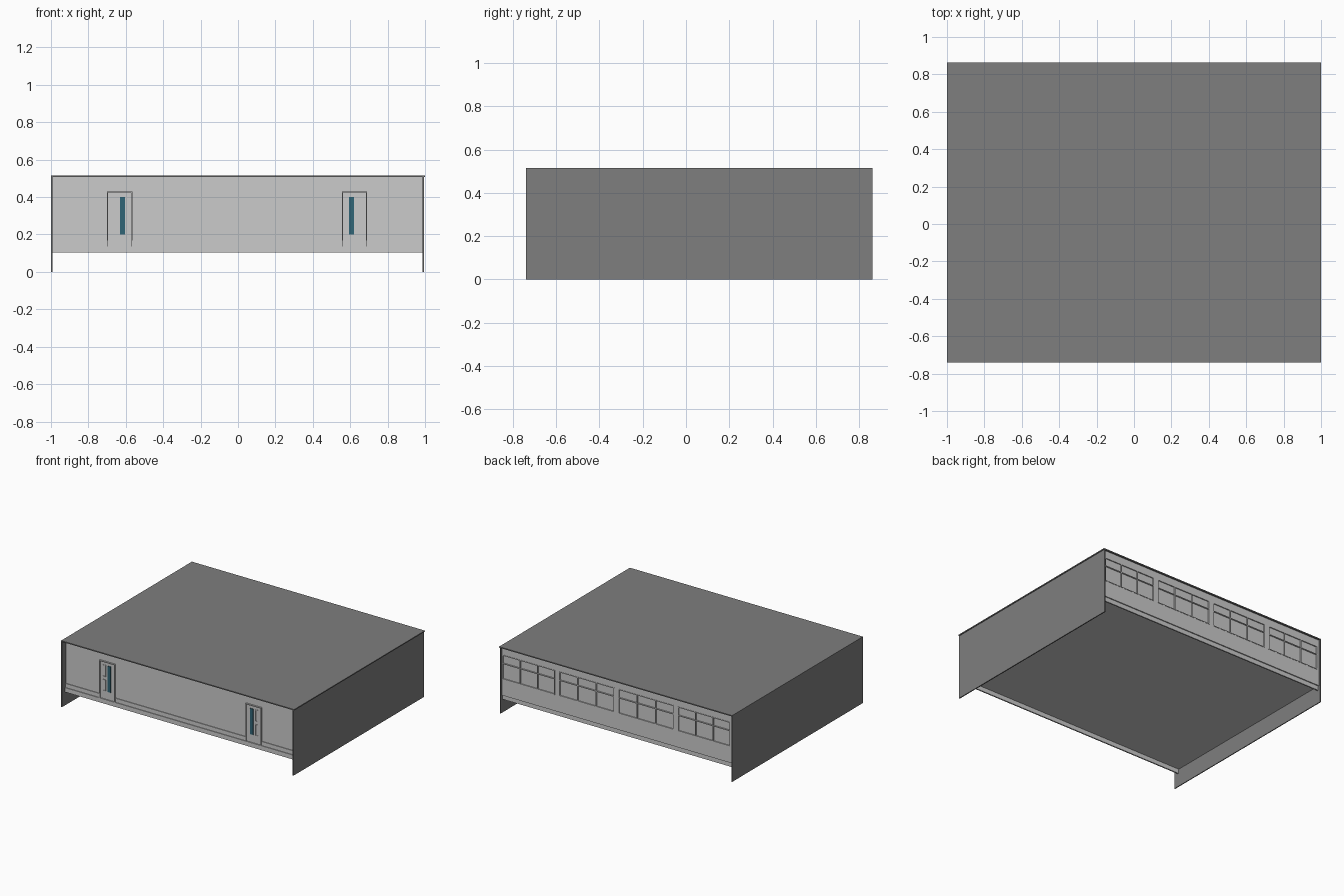
import bpy, bmesh
from mathutils import Vector

if "Cube" in bpy.data.objects:
    bpy.data.objects.remove(bpy.data.objects["Cube"])


def material(name, *rgb):
    mat = bpy.data.materials.new(name)
    mat.diffuse_color = (*rgb, 1)
    mat.use_nodes = True
    mat.node_tree.nodes["Principled BSDF"].inputs["Base Color"].default_value = mat.diffuse_color
    return mat


glass_mat = material("teal_glass", 0.03, 0.13, 0.18)
shell_mat = material("dark_grey", 0.21, 0.21, 0.21)


def boxes(name, items, mat=None):
    """One object made of boxes, each given as (x0, x1, y0, y1, z0, z1)."""
    bm = bmesh.new()
    for x0, x1, y0, y1, z0, z1 in items:
        verts = bmesh.ops.create_cube(bm, size=1)["verts"]
        size = Vector((x1 - x0, y1 - y0, z1 - z0))
        mid = Vector((x0 + x1, y0 + y1, z0 + z1)) / 2
        for v in verts:
            v.co = Vector(a * b for a, b in zip(v.co, size)) + mid
    mesh = bpy.data.meshes.new(name)
    bm.to_mesh(mesh)
    bm.free()
    obj = bpy.data.objects.new(name, mesh)
    bpy.context.collection.objects.link(obj)
    if mat:
        mesh.materials.append(mat)
    return obj


def ring(x0, x1, y0, y1, z0, z1, t):
    """Four bars around a rectangle in the xz plane."""
    return [(x0, x0 + t, y0, y1, z0, z1), (x1 - t, x1, y0, y1, z0, z1),
            (x0 + t, x1 - t, y0, y1, z1 - t, z1), (x0 + t, x1 - t, y0, y1, z0, z0 + t)]


FRONT, BACK = -0.74, 0.863
WALL_F, WALL_B = -0.692, 0.85
L, R = -0.993, 0.986
FLOOR = 0.137

# Shell: dark roof and side walls
boxes("roof", [(-1, 1, FRONT, BACK, 0.507, 0.515)], shell_mat)
boxes("left_wall", [(-1, L, FRONT, BACK, 0, 0.507)], shell_mat)
boxes("right_wall", [(R, 0.994, FRONT, BACK, 0, 0.507)], shell_mat)

# Raised floor with an edge beam hanging below it at front and back
boxes("floor", [(L, R, WALL_F, WALL_B - 0.015, FLOOR, FLOOR + 0.008)])
boxes("front_beam", [(L, R, -0.702, WALL_F, 0.103, FLOOR)])
boxes("back_beam", [(L, R, 0.832, 0.842, 0.103, FLOOR)])

# Front wall with skirting that stops at the doors
doors = [(-0.70, -0.565, 1), (0.555, 0.69, -1)]
boxes("front_wall", [(L, R, WALL_F, WALL_F + 0.012, FLOOR, 0.507)])
boxes("front_skirting", [(a, b, -0.697, WALL_F, FLOOR, 0.168)
                         for a, b in ((L, -0.70), (-0.565, 0.555), (0.69, R))])

# Doors: frame, leaf, tall glass strip and two framed panels, mirrored
for side, (x0, x1, s) in zip(("left", "right"), doors):
    t = 0.006
    boxes(side + "_door_frame", [
        (x0, x0 + t, -0.703, WALL_F, FLOOR, 0.43),
        (x1 - t, x1, -0.703, WALL_F, FLOOR, 0.43),
        (x0 + t, x1 - t, -0.703, WALL_F, 0.424, 0.43)])
    boxes(side + "_door_leaf", [(x0 + t, x1 - t, -0.694, WALL_F, FLOOR, 0.424)])
    outer = x0 if s > 0 else x1
    ga, gb = sorted((outer + s * 0.07, outer + s * 0.097))
    boxes(side + "_door_glass", [(ga, gb, -0.699, -0.694, 0.20, 0.40)], glass_mat)
    pa, pb = sorted((outer + s * 0.026, outer + s * 0.052))
    boxes(side + "_door_panels",
          ring(pa, pb, -0.698, -0.694, 0.31, 0.40, 0.003)
          + ring(pa, pb, -0.698, -0.694, 0.20, 0.287, 0.003))

# Back wall, overhanging the beam, built around four window openings
Z0, Z1, ZT = 0.262, 0.453, 0.385
groups = [(-0.977, -0.527), (-0.493, -0.016), (0.018, 0.494), (0.53, 0.98)]
y0, y1 = WALL_B - 0.015, WALL_B
edges = [L] + [x for g in groups for x in g] + [R]
wall = [(L, R, y0, y1, FLOOR, Z0), (L, R, y0, y1, Z1, 0.507)]
wall += [(edges[i], edges[i + 1], y0, y1, Z0, Z1) for i in range(0, 10, 2)]
boxes("back_wall", wall)

# Windows: three panes per group with a transom
for i, (a, b) in enumerate(groups):
    y0, y1, t = WALL_B - 0.012, WALL_B + 0.002, 0.006
    w = (b - a) / 3
    bars = ring(a, b, y0, y1, Z0, Z1, t)
    bars += [(a + k * w - t / 2, a + k * w + t / 2, y0, y1, Z0 + t, Z1 - t) for k in (1, 2)]
    bars += [(a + k * w + t / 2, a + (k + 1) * w - t / 2, y0, y1, ZT - t / 2, ZT + t / 2)
             for k in range(3)]
    boxes(f"window_frame_{i + 1}", bars)
    boxes(f"window_panes_{i + 1}", [(a, b, WALL_B - 0.011, WALL_B - 0.006, Z0, Z1)])
